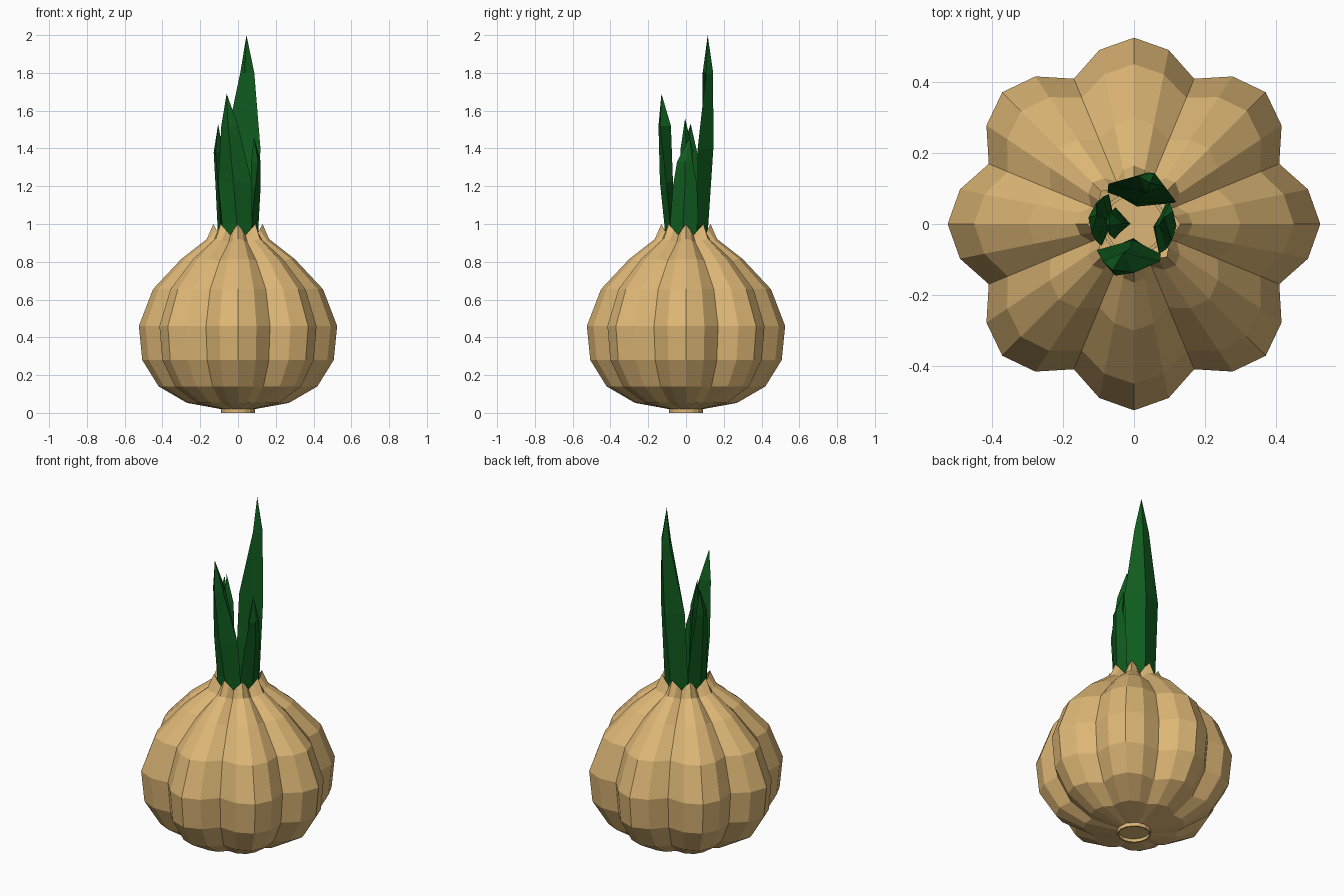
import bpy, bmesh
from math import sin, cos, pi, radians
from mathutils import Vector

if "Cube" in bpy.data.objects:
    bpy.data.objects.remove(bpy.data.objects["Cube"])


def material(name, color):
    m = bpy.data.materials.new(name)
    m.diffuse_color = (*color, 1)
    m.use_nodes = True
    m.node_tree.nodes["Principled BSDF"].inputs["Base Color"].default_value = m.diffuse_color
    return m


skin = material("dry_skin", (0.72, 0.47, 0.18))
green = material("leaf_green", (0.005, 0.105, 0.013))


def loft(name, rings, mat, tip=None, cap_start=False):
    bm = bmesh.new()
    rows = [[bm.verts.new(p) for p in ring] for ring in rings]
    n = len(rows[0])
    for a, b in zip(rows, rows[1:]):
        for i in range(n):
            j = (i + 1) % n
            bm.faces.new((a[i], a[j], b[j], b[i]))
    if tip:
        t = bm.verts.new(tip)
        for i in range(n):
            bm.faces.new((rows[-1][i], rows[-1][(i + 1) % n], t))
    if cap_start:
        bm.faces.new(rows[0][::-1])
    if tip:
        bmesh.ops.recalc_face_normals(bm, faces=bm.faces)
    me = bpy.data.meshes.new(name)
    bm.to_mesh(me)
    bm.free()
    me.materials.append(mat)
    ob = bpy.data.objects.new(name, me)
    bpy.context.collection.objects.link(ob)
    return ob


# Bulb: eight lobes; each ring is (crest r, shoulder r, valley r, crest z, shoulder z, valley z)
profile = [
    (0.09, 0.09, 0.088, 0.02, 0.02, 0.022),
    (0.27, 0.262, 0.237, 0.053, 0.053, 0.055),
    (0.42, 0.40, 0.352, 0.14, 0.14, 0.14),
    (0.507, 0.482, 0.427, 0.28, 0.28, 0.28),
    (0.525, 0.50, 0.443, 0.46, 0.46, 0.46),
    (0.45, 0.43, 0.385, 0.655, 0.655, 0.655),
    (0.30, 0.285, 0.255, 0.815, 0.815, 0.805),
    (0.165, 0.155, 0.13, 0.92, 0.915, 0.90),
    (0.13, 0.117, 0.105, 1.0, 0.97, 0.94),
]


def bulb_ring(rc, rs, rv, zc, zs, zv):
    rad, hgt = (rc, rs, rv, rs), (zc, zs, zv, zs)
    return [(rad[k % 4] * cos(k * pi / 16), rad[k % 4] * sin(k * pi / 16), hgt[k % 4])
            for k in range(32)]


loft("bulb", [bulb_ring(*p) for p in profile], skin)


# Root plate: short ring with a recessed base
def circle(r, z, n=16):
    return [(r * cos(2 * pi * i / n), r * sin(2 * pi * i / n), z) for i in range(n)]


loft("root_plate", [circle(0.082, 0.018), circle(0.082, 0.0), circle(0.09, 0.0),
                    circle(0.09, 0.03)], skin, cap_start=True)


# Leaves: pointed blades, diamond section, wrapped around the neck
def leaf(name, angle, half, base_r, levels, tip, thick):
    rings = []
    for z, r, width, shift in levels:
        a, h = radians(angle + shift), radians(half * width)
        out, left, right = (Vector((cos(t), sin(t), 0)) for t in (a, a - h, a + h))
        up = Vector((0, 0, z))
        rings.append([left * (base_r + r * 0.6) + up, out * (base_r + r) + up,
                      right * (base_r + r * 0.6) + up,
                      out * (base_r + r - thick) + up])
    loft(name, rings, green, tip=tip, cap_start=True)


leaf("leaf_back", 80, 50, 0.11,
     [(0.85, 0.0, 0.9, 0), (1.0, 0.01, 1, 0), (1.4, 0.04, 0.95, -5), (1.8, 0.045, 0.34, -12)],
     (0.045, 0.115, 2.0), 0.06)
leaf("leaf_front", -105, 45, 0.11,
     [(0.85, 0.0, 0.9, 12), (1.0, 0.005, 1, 12), (1.22, 0.03, 1, 5), (1.52, 0.045, 0.45, -5)],
     (-0.06, -0.13, 1.69), 0.07)
leaf("leaf_left", 172, 42, 0.11,
     [(0.85, -0.005, 0.9, 0), (1.0, 0.0, 1, 0), (1.2, 0.01, 0.8, 0), (1.38, 0.02, 0.5, 0)],
     (-0.105, 0.025, 1.53), 0.05)
leaf("leaf_right", -8, 42, 0.11,
     [(0.85, -0.005, 0.9, 0), (1.0, 0.0, 1, 0), (1.2, 0.01, 0.8, 5), (1.33, 0.01, 0.5, 5)],
     (0.085, 0.02, 1.46), 0.05)
leaf("leaf_inner", 178, 40, 0.07,
     [(0.85, -0.01, 0.9, 0), (1.1, 0.0, 1, 0), (1.4, 0.01, 0.6, 0)],
     (-0.07, -0.005, 1.56), 0.05)
